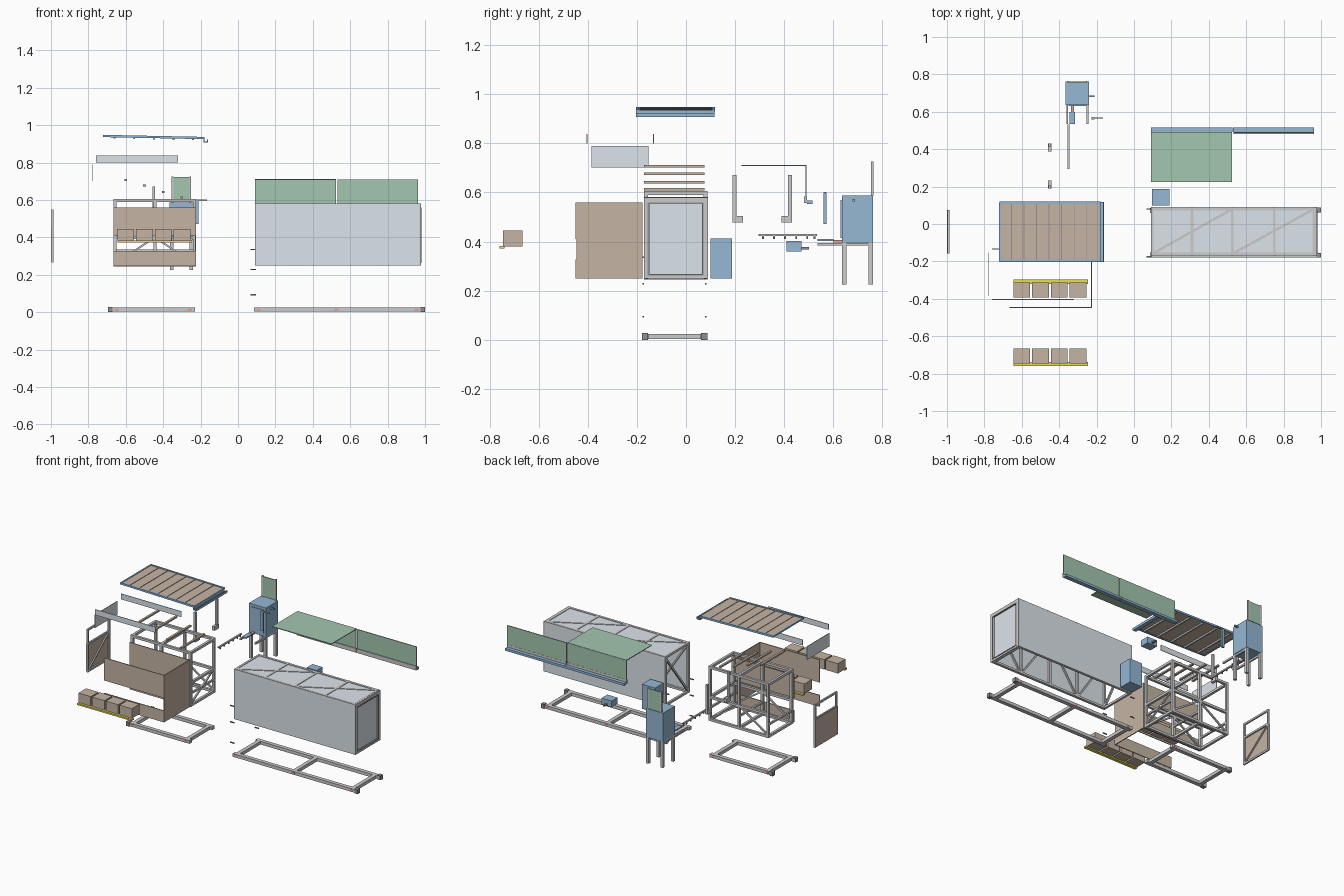
import bpy, bmesh
from mathutils import Vector, Matrix

if "Cube" in bpy.data.objects:
    bpy.data.objects.remove(bpy.data.objects["Cube"])

COL = dict(grey=(.52, .52, .52), dark=(.28, .28, .30), brown=(.56, .46, .37), blue=(.30, .48, .66),
           green=(.37, .57, .43), pale=(.72, .78, .83), yellow=(.80, .73, .10), red=(.72, .38, .34))
MATS = {}
for n, c in COL.items():
    MATS[n] = bpy.data.materials.new(n)
    MATS[n].diffuse_color = (*c, 1)


def box(x0, x1, y0, y1, z0, z1):
    """Box from its limits."""
    return (Matrix.Translation(((x0 + x1) / 2, (y0 + y1) / 2, (z0 + z1) / 2))
            @ Matrix.Diagonal((x1 - x0, y1 - y0, z1 - z0, 1)))


def bar(p, q, w=.016, h=None):
    """Square bar between two points: w sideways, h upwards."""
    p, q = Vector(p), Vector(q)
    d = (q - p).normalized()
    side = d.cross(Vector((0, 0, 1)))
    side = Vector((0, 1, 0)) if side.length < .01 else side.normalized()
    up = side.cross(d)
    rot = Matrix((d, side, up)).transposed().to_4x4()
    return Matrix.Translation((p + q) / 2) @ rot @ Matrix.Diagonal(((q - p).length, w, h or w, 1))


def part(name, mat, *pieces):
    bm = bmesh.new()
    for m in pieces:
        bmesh.ops.create_cube(bm, size=1, matrix=m)
    bmesh.ops.recalc_face_normals(bm, faces=bm.faces)
    me = bpy.data.meshes.new(name)
    bm.to_mesh(me)
    bm.free()
    me.materials.append(MATS[mat])
    ob = bpy.data.objects.new(name, me)
    bpy.context.collection.objects.link(ob)
    return ob


# skids on the ground
def skid(name, x0, x1, crosses):
    y0, y1, z1, w = -.178, .085, .024, .026
    part(name, 'grey', box(x0, x1, y0, y0 + w, .003, z1), box(x0, x1, y1 - w, y1, .003, z1),
         *[box(c - w / 2, c + w / 2, y0 + w, y1 - w, .003, z1) for c in crosses])
    part(name + '_weld_marks', 'red', *[box(c - w / 2 + .002, c + w / 2 - .002, y - .001, y + .001, .006, .02)
                                        for c in crosses for y in (y0, y1)])


skid('left_skid', -.69, -.23, (-.65, -.258))
skid('right_skid', .085, .985, (.11, .525, .955))
part('skid_couplers', 'dark', *[box(x, x + .024, y, y + .026, 0, .028) for x in (-.694, .976)
                                for y in (-.18, .061)])

# long container: thin cladding over a braced frame, open underneath and at the inner end
X0, X1, Y0, Y1, Z0, Z1 = .09, .97, -.17, .09, .25, .58
bays = (.097, .31, .525, .75, .962)
part('container_cladding', 'pale', box(X0, X1, Y0, Y0 + .004, Z0, Z1), box(X0, X1, Y1 - .004, Y1, Z0, Z1),
     box(X0, X1, Y0, Y1, Z1 - .006, Z1 - .002), box(.962, .968, Y0 + .01, Y1 - .01, Z0 + .01, Z1 - .01))
frame = []
for y in (Y0 + .011, Y1 - .011):
    frame += [bar((X0, y, z), (X1, y, z), .014) for z in (Z0 + .007, Z1 - .006)]
    frame += [bar((x, y, Z0), (x, y, Z1 - .004), .014) for x in bays]
    for i in range(4):
        za, zb = (Z0, Z1 - .01) if i % 2 else (Z1 - .01, Z0)
        frame.append(bar((bays[i], y, za), (bays[i + 1], y, zb), .010))
frame += [bar((x, Y0, Z1 - .006), (x, Y1, Z1 - .006), .014) for x in bays]
frame += [bar((bays[i], Y0 + .01, Z1 - .005), (bays[i + 2], Y1 - .01, Z1 - .005), .014, .012) for i in (0, 2)]
frame += [bar((x, Y0, Z0 + .007), (x, Y1, Z0 + .007), .014) for x in (bays[0], bays[4])]
frame.append(bar((.097, Y0 + .01, Z0 + .01), (.097, Y1 - .01, Z1 - .01), .012))
part('container_frame', 'grey', *frame)
part('container_end_frame', 'grey', box(.968, .978, Y0, Y0 + .022, Z0, Z1), box(.968, .978, Y1 - .022, Y1, Z0, Z1),
     box(.968, .978, Y0, Y1, Z0, Z0 + .016), box(.968, .978, Y0, Y1, Z1 - .024, Z1))
part('container_end_trim', 'dark', box(.97, .98, -.156, -.150, .264, .558), box(.97, .98, .066, .072, .264, .558),
     box(.97, .98, -.156, .072, .262, .268), box(.97, .98, -.156, .072, .554, .56))
part('locating_pins', 'dark', *[box(.066, .096, y, y + .006, z, z + .006) for y in (-.178, .078)
                                for z in (.09, .225, .333)])

# green flaps with rail
part('vertical_flaps', 'green', box(.092, .524, .486, .491, .58, .71), box(.531, .963, .486, .491, .58, .71))
part('raised_flap', 'green', box(.092, .525, .225, .49, .707, .712))
part('flap_hinges', 'grey', box(.092, .524, .481, .492, .556, .583), box(.531, .963, .481, .492, .556, .583))
part('flap_rail', 'blue', box(.092, .526, .492, .515, .552, .567), box(.529, .963, .492, .515, .552, .567))

# service boxes
part('tall_service_box', 'blue', box(.095, .19, .10, .188, .25, .412))
part('small_service_box', 'blue', box(.215, .288, .41, .47, .36, .402))
part('service_box_outlet', 'dark', box(.245, .257, .47, .5, .368, .377))

# coop space frame
fx, fy = (-.657, -.445, -.233), (-.163, .08)
f = []
for y in fy:
    f += [bar((-.665, y, z), (-.225, y, z), .016) for z in (.253, .40, .597)]
    f += [bar((x, y, .245), (x, y, .60), .016) for x in fx]
    f.append(bar((fx[0], y, .26), (fx[1], y, .40), .010))
    f.append(bar((fx[2], y, .26), (fx[1], y, .40), .010))
for x in fx:
    f += [bar((x, fy[0], z), (x, fy[1], z), .016) for z in (.253, .597)]
f += [bar((fx[2], fy[0], .40), (fx[2], fy[1], .40), .016), bar((fx[2], fy[0], .26), (fx[2], fy[1], .40), .010)]
f.append(bar((-.665, -.04, .33), (-.225, -.04, .33), .012))
f += [bar((x, fy[0], .33), (x, fy[1], .33), .012) for x in fx]
part('coop_frame', 'grey', *f)

# coop cladding moved out forwards, with a slot for the nest boxes
clad = []
for y in (-.45, -.184):
    clad += [box(-.665, -.225, y, y + .006, .25, .326), box(-.665, -.225, y, y + .006, .41, .56)]
part('coop_cladding', 'brown', box(-.231, -.225, -.446, -.178, .25, .56), *clad)

# two rows of nest boxes, lips on outer sides
for row, (ya, yb, la, lb) in dict(front=(-.745, -.665, -.76, -.738), rear=(-.393, -.313, -.32, -.298)).items():
    n = []
    for i in range(4):
        x = -.645 + i * .1
        n.append(box(x, x + .09, ya, yb, .38, .445))
    part(row + '_nest_boxes', 'brown', *n)
    part(row + '_nest_lip', 'yellow', box(-.645, -.245, la, lb, .372, .382))

# perches stepping down
part('perches', 'brown', *[box(x - .007, x + .007, -.17, .075, z - .005, z + .005)
                           for x, z in ((-.6, .707), (-.5, .677), (-.4, .642), (-.3, .613))])

# roof, slightly sloped
def roof_pt(x, y, dz=0):
    return (x, y, .942 - (x + .72) * .02 + dz)


part('roof_sheet', 'brown', bar(roof_pt(-.718, -.042), roof_pt(-.182, -.042), .30, .005))
part('roof_ribs', 'dark', *[bar(roof_pt(x, -.19, .003), roof_pt(x, .106, .003), .004)
                            for x in [-.655 + .067 * i for i in range(7)]])
part('roof_purlins', 'grey', *[bar(roof_pt(x, -.19, -.008), roof_pt(x, .106, -.008), .010)
                               for x in (-.66, -.555, -.45, -.345, -.24)])
part('roof_edge_rails', 'blue', *[bar(roof_pt(-.72, y), roof_pt(-.18, y), .012) for y in (-.197, .113)],
     bar(roof_pt(-.716, -.2), roof_pt(-.716, .116), .010))
part('roof_gutter', 'blue', box(-.182, -.16, -.203, .117, .908, .913), box(-.165, -.16, -.203, .117, .908, .924),
     box(-.185, -.18, -.203, .117, .908, .935))

# pale skirt boards
part('skirt_boards', 'pale', box(-.76, -.32, -.406, -.402, .80, .837), box(-.76, -.32, -.135, -.131, .80, .837))
part('end_skirt', 'pale', box(-.779, -.775, -.385, -.153, .702, .79))

# end door
part('door_frame', 'grey', *[box(-.996, -.986, y, y + .013, .265, .55) for y in (-.158, .062)],
     *[box(-.996, -.986, -.158, .075, z, z + .012) for z in (.265, .445, .538)])
part('door_panel', 'brown', box(-1.0, -.995, -.158, .075, .27, .452))
part('door_brace', 'grey', bar((-.99, -.15, .275), (-.99, .068, .448), .008))

# pair of L-shaped hangers
part('hangers', 'grey', box(-.458, -.444, .189, .205, .48, .672), box(-.46, -.442, .189, .232, .477, .505),
     box(-.458, -.444, .415, .431, .48, .672), box(-.46, -.442, .388, .431, .477, .505))

# drinker line
part('drinker_pipe', 'grey', box(-.355, -.345, .295, .533, .422, .431))
part('drinker_nipples', 'dark', *[box(-.353, -.347, y, y + .007, .410, .422) for y in (.31, .355, .40, .445, .49, .52)])

# cabinet on legs with arms, lid, lever
part('cabinet', 'blue', box(-.365, -.24, .635, .762, .397, .587))
part('cabinet_door', 'blue', box(-.35, -.255, .630, .635, .415, .57))
part('cabinet_legs', 'grey', *[box(x, x + .018, y, y + .018, .225, .397) for x in (-.364, -.259) for y in (.635, .743)])
part('cabinet_arms', 'grey', *[box(x, x + .01, .535, .76, .383, .395) for x in (-.362, -.253)])
part('cabinet_spout', 'red', box(-.338, -.322, .60, .635, .394, .406))
part('spout_tray', 'blue', box(-.345, -.315, .535, .60, .402, .41))
part('cabinet_lid', 'green', box(-.345, -.26, .755, .761, .59, .722))
part('lid_frame', 'grey', box(-.355, -.345, .753, .764, .587, .726), box(-.26, -.25, .753, .764, .587, .726))
part('cabinet_knob', 'blue', box(-.24, -.212, .678, .688, .564, .574))
part('lever_plate', 'blue', box(-.226, -.210, .560, .573, .472, .60))
part('lever_rod', 'grey', box(-.226, -.165, .563, .570, .595, .602))

for m in bpy.data.materials:
    if m.users and not m.is_grease_pencil:
        m.use_nodes = True
        m.node_tree.nodes["Principled BSDF"].inputs["Base Color"].default_value = m.diffuse_color
